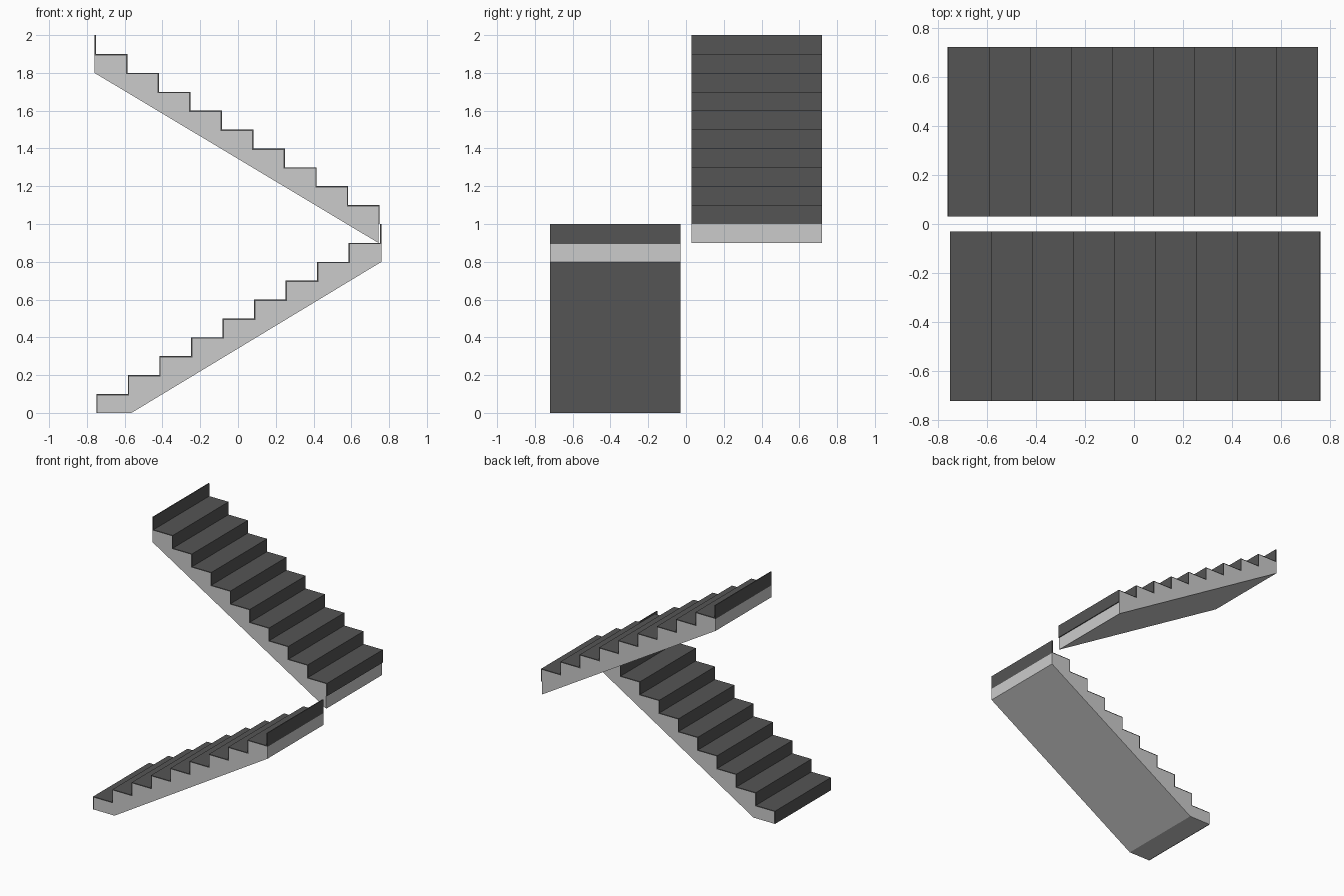
import bpy, bmesh

if "Cube" in bpy.data.objects:
    bpy.data.objects.remove(bpy.data.objects["Cube"])

STEPS, RUN, RISE, T = 10, 0.167, 0.1, 0.007
X0, X1 = -0.75, 0.76
Y_NEAR, Y_FAR = 0.03, 0.72

dark = bpy.data.materials.new("dark_tread")
dark.diffuse_color = (0.09, 0.09, 0.09, 1)
dark.use_nodes = True
dark.node_tree.nodes["Principled BSDF"].inputs["Base Color"].default_value = dark.diffuse_color


def extrude_profile(name, pts, y0, y1, material=None):
    """Extrude an x-z outline along y."""
    bm = bmesh.new()
    face = bm.faces.new([bm.verts.new((x, y0, z)) for x, z in pts])
    ext = bmesh.ops.extrude_face_region(bm, geom=[face])
    verts = [v for v in ext["geom"] if isinstance(v, bmesh.types.BMVert)]
    bmesh.ops.translate(bm, verts=verts, vec=(0, y1 - y0, 0))
    bmesh.ops.recalc_face_normals(bm, faces=bm.faces)
    mesh = bpy.data.meshes.new(name)
    bm.to_mesh(mesh)
    bm.free()
    obj = bpy.data.objects.new(name, mesh)
    bpy.context.collection.objects.link(obj)
    if material:
        mesh.materials.append(material)


def flight(prefix, y0, y1, base, direction, foot):
    # Stepped outer line of the cladding and the matching line T below it
    outer, inner = [], []
    for i in range(STEPS):
        x, z = X0 + i * RUN, i * RISE
        outer += [(x, z), (x, z + RISE)]
        inner += [(x + T, z - T if i else 0), (x + T, z + RISE - T)]
    top_end = (inner[-1][0], outer[-1][1])

    def place(pts):
        return [(direction * x, z + base) for x, z in pts]

    # Thin folded treads and risers
    cladding = outer + [top_end] + inner[-2::-1]
    extrude_profile(prefix + "_treads", place(cladding), y0, y1, dark)
    # Solid sloping slab under the steps
    slab = inner[:-1] + [(X1, 0.8)] + foot
    extrude_profile(prefix + "_slab", place(slab), y0, y1)


slope = RISE / RUN
# Lower flight rests on the floor, its slab cut level at the foot
flight("lower_flight", -Y_FAR, -Y_NEAR, 0, 1, [(X1 - 0.8 / slope + 0.012, 0)])
# Upper flight turns back the other way, its slab cut vertically at the foot
flight("upper_flight", Y_NEAR, Y_FAR, 1, -1,
       [(X0 + T, 0.8 - slope * (X1 - X0 - T))])
